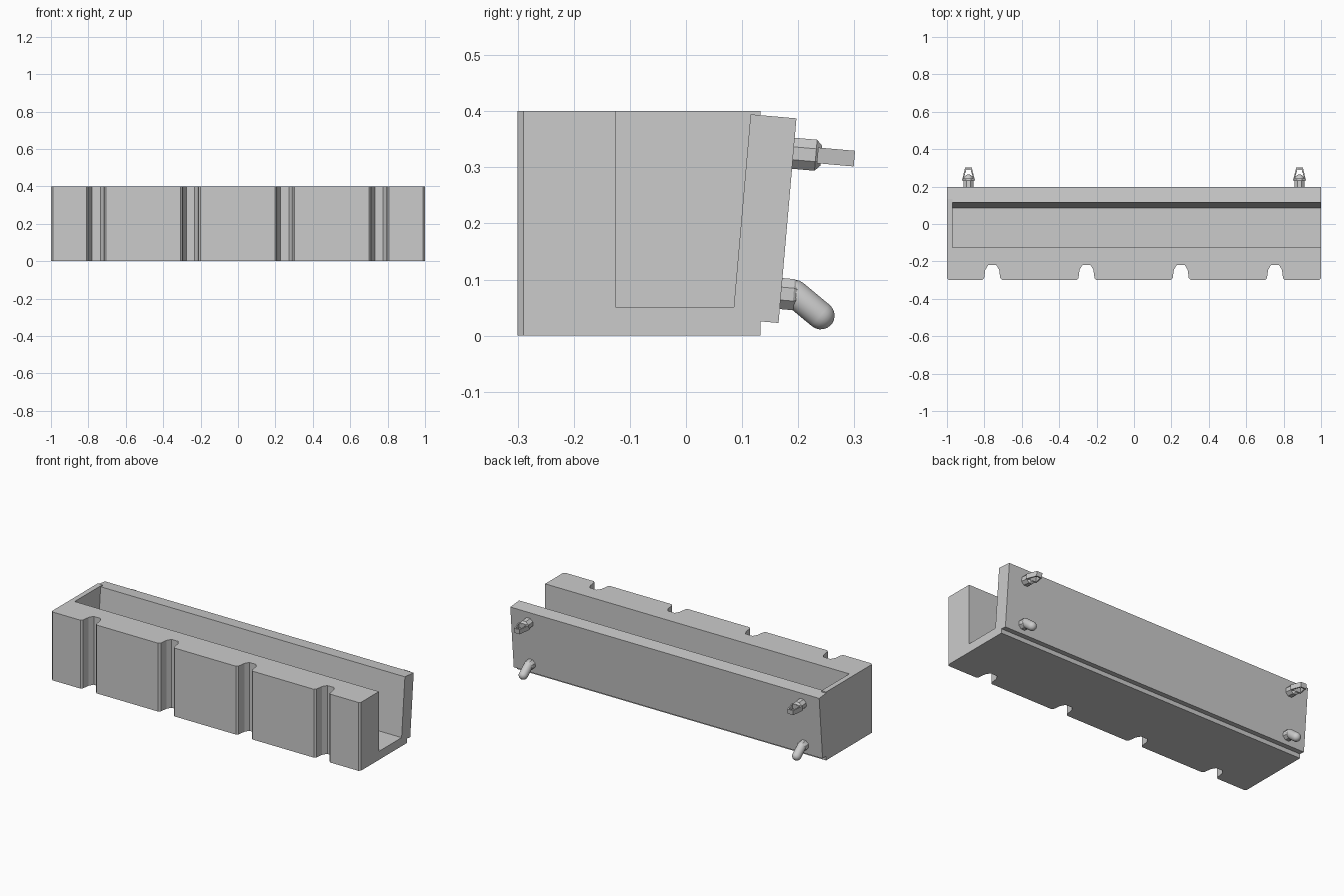
import bpy, bmesh, math
from mathutils import Matrix, Vector

if "Cube" in bpy.data.objects:
    bpy.data.objects.remove(bpy.data.objects["Cube"])

TILT = Matrix.Rotation(math.radians(-5), 4, 'X')


def finish(name, bm, matrix=Matrix()):
    bmesh.ops.transform(bm, matrix=matrix, verts=bm.verts)
    bmesh.ops.recalc_face_normals(bm, faces=bm.faces)
    mesh = bpy.data.meshes.new(name)
    bm.to_mesh(mesh)
    bm.free()
    ob = bpy.data.objects.new(name, mesh)
    bpy.context.collection.objects.link(ob)
    return ob


def prism(name, pts, z0, z1, matrix=Matrix()):
    bm = bmesh.new()
    face = bm.faces.new([bm.verts.new((x, y, z0)) for x, y in pts])
    ext = bmesh.ops.extrude_face_region(bm, geom=[face])
    top = [v for v in ext['geom'] if isinstance(v, bmesh.types.BMVert)]
    bmesh.ops.translate(bm, vec=(0, 0, z1 - z0), verts=top)
    return finish(name, bm, matrix)


def box(name, lo, hi, matrix=Matrix()):
    pts = [(lo[0], lo[1]), (hi[0], lo[1]), (hi[0], hi[1]), (lo[0], hi[1])]
    return prism(name, pts, lo[2], hi[2], matrix)


def boolean(ob, other, op):
    mod = ob.modifiers.new(op, 'BOOLEAN')
    mod.operation, mod.solver, mod.object = op, 'EXACT', other
    bpy.context.view_layer.objects.active = ob
    bpy.ops.object.modifier_apply(modifier=mod.name)
    bpy.data.objects.remove(other)


def lathe(name, profile, sides, matrix):
    # profile of (radius, distance) revolved about local y
    bm = bmesh.new()
    rings = []
    for r, d in profile:
        ring = []
        for i in range(sides):
            a = 2 * math.pi * (i + 0.5) / sides
            ring.append(bm.verts.new((r * math.cos(a), d, r * math.sin(a))))
        rings.append(ring)
    for a, b in zip(rings, rings[1:]):
        for i in range(sides):
            j = (i + 1) % sides
            bm.faces.new((a[i], a[j], b[j], b[i]))
    bm.faces.new(rings[0])
    bm.faces.new(rings[-1])
    return finish(name, bm, matrix)


def smooth(ob):
    bpy.ops.object.select_all(action='DESELECT')
    ob.select_set(True)
    bpy.context.view_layer.objects.active = ob
    bpy.ops.object.shade_smooth_by_angle(angle=math.radians(35))


# Trough body with four grooves along the front
outline = [(-1, 0.133), (-1, -0.29), (-0.99, -0.3)]
groove = [(-0.053, -0.3), (-0.043, -0.29), (-0.037, -0.245), (-0.022, -0.22)]
for cx in (-0.758, -0.254, 0.25, 0.754):
    outline += [(cx + x, y) for x, y in groove]
    outline += [(cx - x, y) for x, y in reversed(groove)]
outline += [(0.99, -0.3), (1, -0.29), (1, 0.133)]
body = prism("trough_body", outline, 0, 0.4)

# Cavity, open at the right end and the back
boolean(body, box("cavity", (-0.97, -0.125, 0.05), (1.1, 0.3, 0.5)), 'DIFFERENCE')

# Leaning back panel
panel = box("back_panel", (-1, -0.041, -0.183), (1, 0.041, 0.183),
            Matrix.Translation((0, 0.14, 0.2085)) @ TILT)
boolean(body, panel, 'UNION')


def on_panel(x, z):
    return Matrix.Translation((x, 0.165 + (z - 0.022) * 0.0875, z)) @ TILT


for side, x in (("left", -0.885), ("right", 0.885)):
    # Upper lug: faceted stud and a flat trapezoid loop
    m = on_panel(x, 0.325)
    lathe(side + "_upper_stud", [(0.03, -0.01), (0.03, 0.04), (0.019, 0.05)], 8, m)
    outer = [(-0.034, 0.043), (-0.018, 0.109), (0.018, 0.109), (0.034, 0.043)]
    inner = [(-0.026, 0.051), (-0.012, 0.101), (0.012, 0.101), (0.026, 0.051)]
    loop = prism(side + "_shackle_loop", outer, -0.014, 0.014, m)
    boolean(loop, prism("loop_hole", inner, -0.03, 0.03, m), 'DIFFERENCE')

    # Lower lug: faceted stud and a rounded hook pointing down
    m = on_panel(x, 0.075)
    lathe(side + "_lower_stud", [(0.03, -0.01), (0.03, 0.022), (0.024, 0.03)], 8, m)
    start, end = Vector((x, 0.193, 0.075)), Vector((x, 0.24, 0.036))
    length, r = (end - start).length, 0.025
    arc = [math.radians(a) for a in range(5, 91, 17)]
    prof = [(r * math.sin(a), -r * math.cos(a)) for a in arc]
    prof += [(r * math.sin(a), length + r * math.cos(a)) for a in reversed(arc)]
    d = end - start
    aim = Matrix.Rotation(math.atan2(d.z, d.y), 4, 'X')
    smooth(lathe(side + "_hook", prof, 20, Matrix.Translation(start) @ aim))
